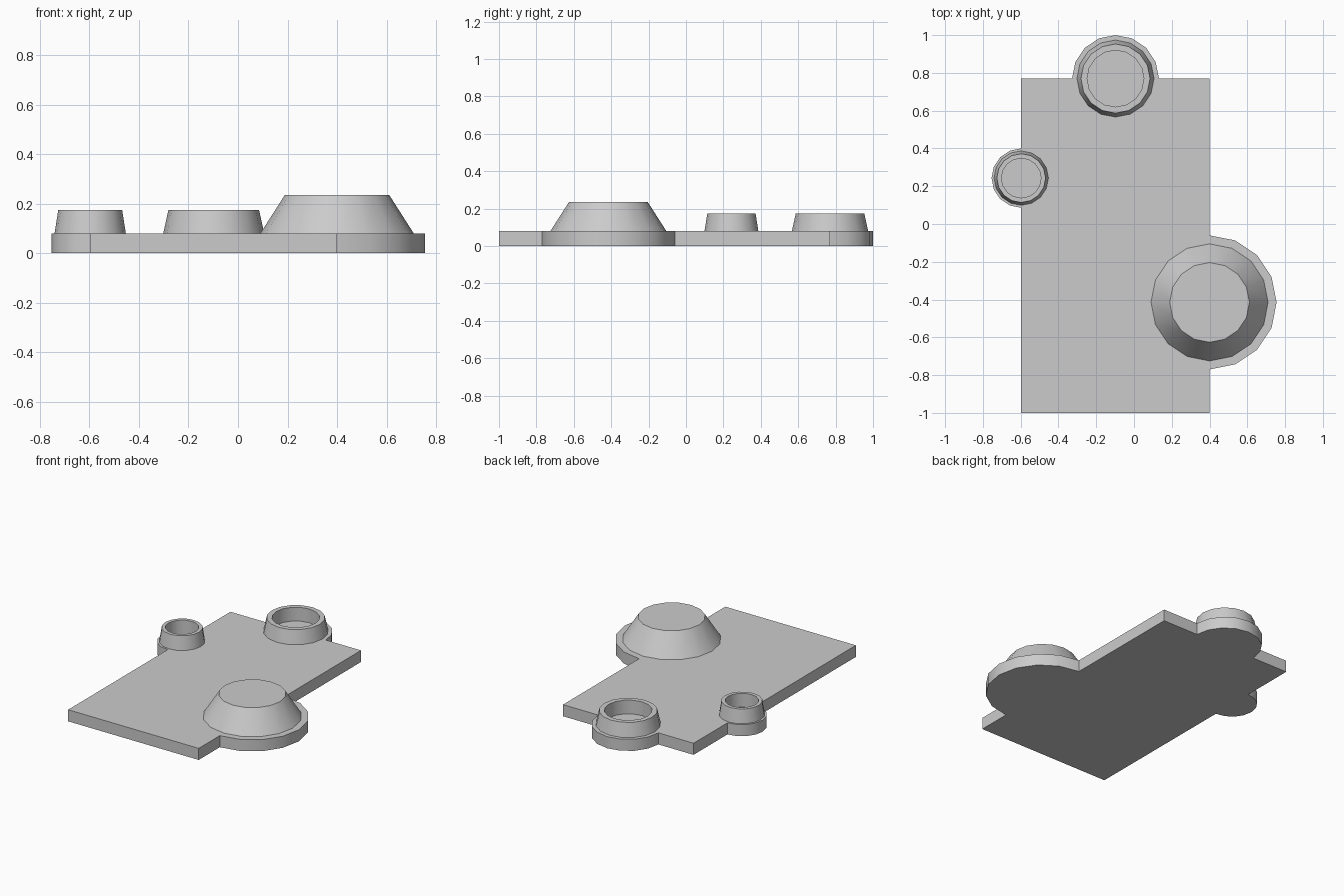
import bpy
import bmesh
from math import sin, cos, radians

if "Cube" in bpy.data.objects:
    bpy.data.objects.remove(bpy.data.objects["Cube"])

SIDES = 16
TOP = 0.08                      # plate thickness
X0, X1, Y0, Y1 = -0.597, 0.40, -1.0, 0.77
BIG, BACK, LEFT = (X1, -0.415), (-0.098, Y1), (X0, 0.243)


def finish(name, bm, loc=(0, 0, 0)):
    mesh = bpy.data.meshes.new(name)
    bm.to_mesh(mesh)
    bm.free()
    ob = bpy.data.objects.new(name, mesh)
    ob.location = loc
    bpy.context.collection.objects.link(ob)
    bpy.ops.object.select_all(action='DESELECT')
    ob.select_set(True)
    bpy.context.view_layer.objects.active = ob
    bpy.ops.object.shade_smooth_by_angle(angle=radians(30))
    return ob


def half_disc(centre, r, start):
    n = SIDES // 2
    return [(centre[0] + r * cos(radians(start + 180 * i / n)),
             centre[1] + r * sin(radians(start + 180 * i / n)))
            for i in range(n + 1)]


def revolve(name, profile, centre, cap=False):
    bm = bmesh.new()
    rings = [[bm.verts.new((r * cos(radians(360 * i / SIDES)),
                            r * sin(radians(360 * i / SIDES)), z))
              for i in range(SIDES)] for r, z in profile]
    for a, b in zip(rings, rings[1:]):
        for i in range(SIDES):
            j = (i + 1) % SIDES
            bm.faces.new((a[i], a[j], b[j], b[i]))
    if cap:
        bm.faces.new(rings[-1])
    return finish(name, bm, (*centre, 0))


def cup(name, centre, r_base, r_top, r_in, height=0.175):
    return revolve(name, [(r_base, TOP), (r_top, height),
                          (r_in, height), (r_in, TOP)], centre)


# Base plate: rectangle with a half-disc lobe on three edges
outline = [(X0, Y0), (X1, Y0)]
outline += half_disc(BIG, 0.355, -90)
outline += [(X1, Y1)] + half_disc(BACK, 0.23, 0)
outline += [(X0, Y1)] + half_disc(LEFT, 0.157, 90)
bm = bmesh.new()
low = [bm.verts.new((x, y, 0)) for x, y in outline]
high = [bm.verts.new((x, y, TOP)) for x, y in outline]
bm.faces.new(high)
bm.faces.new(low[::-1])
for i in range(len(low)):
    j = (i + 1) % len(low)
    bm.faces.new((low[i], low[j], high[j], high[i]))
finish("base_plate", bm)

# Solid tapered mound and two open cups
revolve("mound", [(0.31, TOP), (0.211, 0.235)], BIG, cap=True)
cup("back_cup", BACK, 0.204, 0.183, 0.15)
cup("left_cup", LEFT, 0.144, 0.129, 0.105)
